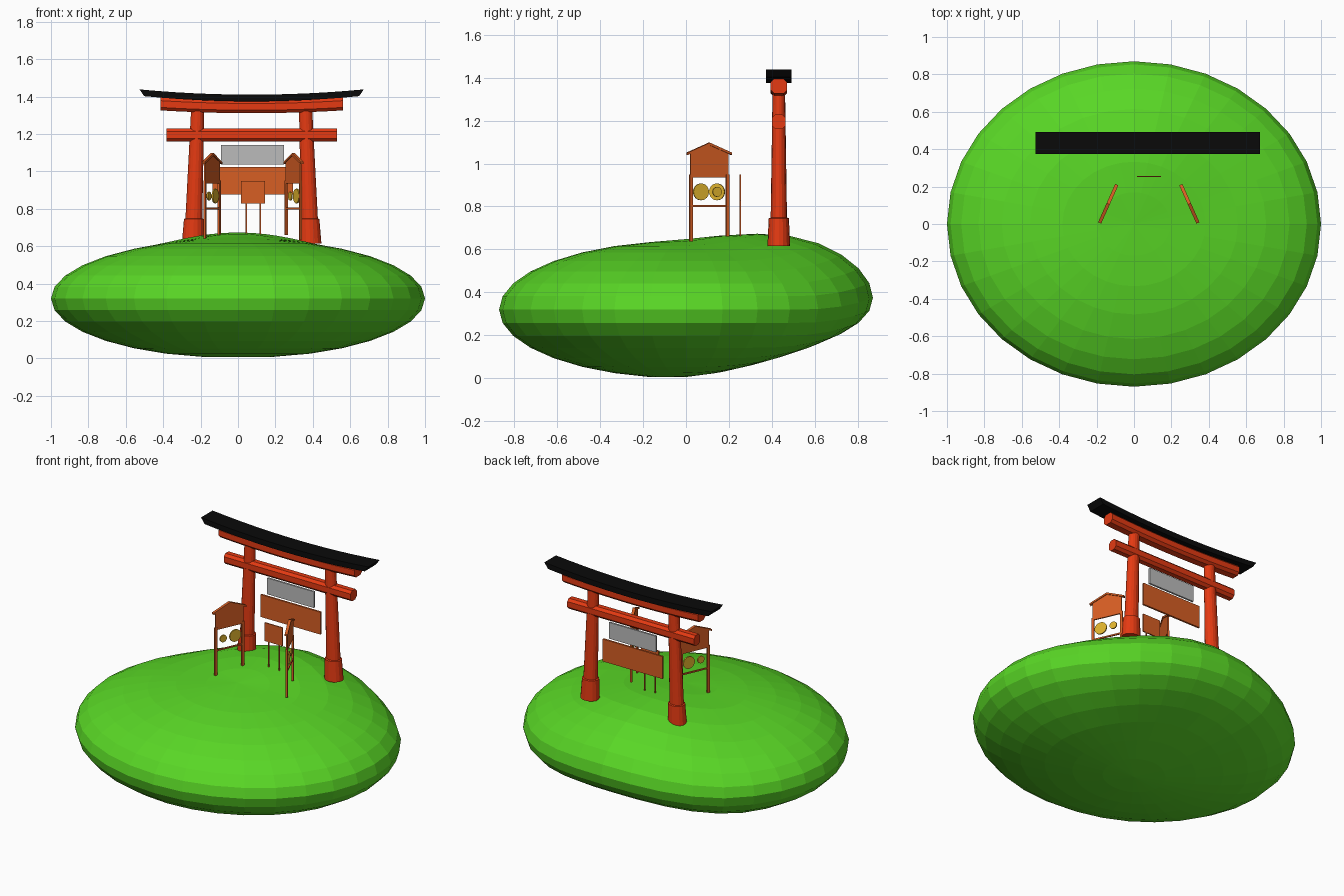
import bpy, bmesh, math
from mathutils import Vector

if "Cube" in bpy.data.objects:
    bpy.data.objects.remove(bpy.data.objects["Cube"])


def mat(name, r, g, b):
    m = bpy.data.materials.new(name)
    m.diffuse_color = (r, g, b, 1)
    m.use_nodes = True
    m.node_tree.nodes["Principled BSDF"].inputs["Base Color"].default_value = m.diffuse_color
    return m


GREEN = mat("grass_green", 0.1, 0.68, 0.019)
RED = mat("vermilion", 0.78, 0.042, 0.006)
BLACK = mat("black", 0.003, 0.003, 0.003)
BROWN = mat("wood_brown", 0.68, 0.112, 0.017)
GREY = mat("plaque_grey", 0.5, 0.5, 0.5)
GOLD = mat("gold", 0.74, 0.45, 0.026)


def finish(name, bm, material):
    bmesh.ops.recalc_face_normals(bm, faces=bm.faces)
    me = bpy.data.meshes.new(name)
    bm.to_mesh(me)
    bm.free()
    me.materials.append(material)
    ob = bpy.data.objects.new(name, me)
    bpy.context.collection.objects.link(ob)
    return ob


def loft(name, rings, material):
    """Skin a list of equal-length point rings and cap both ends."""
    bm = bmesh.new()
    vs = [[bm.verts.new(p) for p in ring] for ring in rings]
    n = len(vs[0])
    for a, b in zip(vs, vs[1:]):
        for i in range(n):
            j = (i + 1) % n
            bm.faces.new((a[i], a[j], b[j], b[i]))
    bm.faces.new(vs[0])
    bm.faces.new(vs[-1])
    return finish(name, bm, material)


def box(name, x0, x1, y0, y1, z0, z1, material):
    rings = [[(x0, y0, z), (x1, y0, z), (x1, y1, z), (x0, y1, z)] for z in (z0, z1)]
    return loft(name, rings, material)


# Hill: flattened sphere, its back half pulled gently upwards
bm = bmesh.new()
bmesh.ops.create_uvsphere(bm, u_segments=32, v_segments=16, radius=1)
for v in bm.verts:
    x, y, n = v.co.x, v.co.y * 0.87, v.co.z
    t = max(0, 1 - math.hypot(x, y - 0.65) / 0.8)
    lift = (3 * t * t - 2 * t ** 3) * (0.068 + 0.022 * max(0, n))
    v.co = (x, y, 0.32 + 0.32 * n + lift)
finish("hill", bm, GREEN)

# Gate pillars: wide foot, then a leaning, tapering shaft
CX, CY = 0.073, 0.432
for side, label in ((-1, "left"), (1, "right")):
    def ring(z, rx, ry, off):
        return [(CX + side * off + rx * math.cos(a), CY + ry * math.sin(a), z)
                for a in (2 * math.pi * i / 16 for i in range(16))]
    loft(f"{label}_pillar", [
        ring(0.615, 0.060, 0.053, 0.313),
        ring(0.745, 0.053, 0.047, 0.309),
        ring(0.748, 0.045, 0.038, 0.309),
        ring(1.345, 0.035, 0.029, 0.288)], RED)


# Gate beams: a section swept along x, rising towards the ends
def beam(name, section, half, zc, rise, material, slant=0.0):
    rings = []
    for i in range(13):
        t = i / 6 - 1
        rings.append([(CX + t * (half + slant * z), CY + y, zc + z + rise * t * t)
                      for y, z in section])
    return loft(name, rings, material)


def chamfered(hy, hz, c):
    return [(-hy, -hz + c), (-hy + c, -hz), (hy - c, -hz), (hy, -hz + c),
            (hy, hz - c), (hy - c, hz), (-hy + c, hz), (-hy, hz - c)]


beam("top_beam", [(-0.059, -0.018), (0.059, -0.018), (0.059, 0.018), (-0.059, 0.018)],
     0.587, 1.392, 0.028, BLACK, 0.7)
beam("upper_beam", chamfered(0.038, 0.034, 0.016), 0.488, 1.345, 0.015, RED)
beam("lower_beam", chamfered(0.032, 0.034, 0.016), 0.455, 1.194, 0, RED)

# Plaque and long board hung in the gate
box("plaque", -0.09, 0.246, 0.426, 0.438, 1.037, 1.142, GREY)
box("long_board", -0.137, 0.293, 0.426, 0.438, 0.877, 1.022, BROWN)

# Small sign on two thin posts
box("small_sign", 0.016, 0.144, 0.250, 0.257, 0.829, 0.948, BROWN)
for i, x in enumerate((0.043, 0.118)):
    box(f"small_sign_post_{i + 1}", x - 0.004, x + 0.004, 0.250, 0.257, 0.655, 0.835, BROWN)


# Two roofed notice racks, mirrored about the path
def rack(label, side, radii):
    d = Vector((-side * 0.085, 0.190, 0)).normalized()   # along the rack
    n = Vector((d.y, -d.x, 0))                           # through the rack
    centre = Vector((0.079 + side * 0.217, 0.108, 0))

    def plate(name, outline, depth, material):
        loft(f"{label}_{name}", [
            [centre + d * u + n * s * depth / 2 + Vector((0, 0, z)) for u, z in outline]
            for s in (-1, 1)], material)

    plate("gable", [(-0.096, 0.935), (0.096, 0.935), (0.096, 1.046),
                    (0, 1.087), (-0.096, 1.046)], 0.008, BROWN)
    plate("roof", [(-0.112, 1.040), (0, 1.085), (0.112, 1.040),
                   (0.112, 1.051), (0, 1.097), (-0.112, 1.051)], 0.018, BROWN)
    plate("rail", [(-0.093, 0.797), (0.093, 0.797), (0.093, 0.806), (-0.093, 0.806)],
          0.008, BROWN)
    for name, u, foot in (("front_post", -0.093, 0.636), ("back_post", 0.093, 0.66)):
        plate(name, [(u - 0.008, foot), (u + 0.008, foot),
                     (u + 0.008, 0.95), (u - 0.008, 0.95)], 0.012, BROWN)
    for name, u, r in (("front_disc", -0.042, radii[0]), ("back_disc", 0.040, radii[1])):
        plate(name, [(u + r * math.cos(a), 0.868 + r * math.sin(a))
                     for a in (2 * math.pi * i / 24 for i in range(24))], 0.008, GOLD)


rack("left_rack", -1, (0.023, 0.039))
rack("right_rack", 1, (0.039, 0.023))
